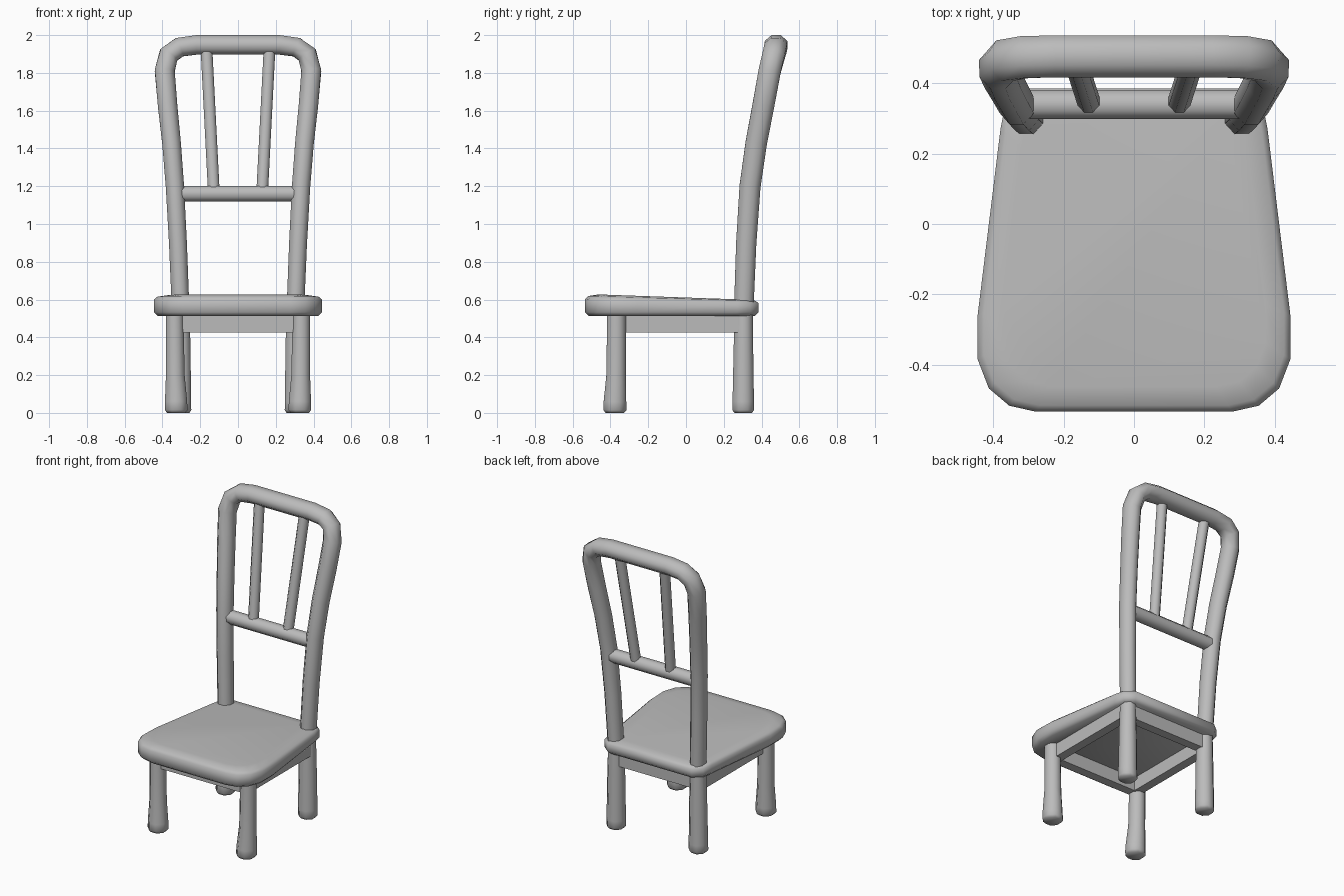
import bpy, bmesh, math
from mathutils import Vector

if "Cube" in bpy.data.objects:
    bpy.data.objects.remove(bpy.data.objects["Cube"])

grey = bpy.data.materials.new("mid_grey")
grey.diffuse_color = (0.5, 0.5, 0.5, 1)
grey.use_nodes = True
grey.node_tree.nodes["Principled BSDF"].inputs["Base Color"].default_value = grey.diffuse_color


def finish(name, bm, angle=55):
    bmesh.ops.recalc_face_normals(bm, faces=bm.faces)
    me = bpy.data.meshes.new(name)
    bm.to_mesh(me)
    bm.free()
    me.materials.append(grey)
    ob = bpy.data.objects.new(name, me)
    bpy.context.collection.objects.link(ob)
    bpy.ops.object.select_all(action='DESELECT')
    ob.select_set(True)
    bpy.context.view_layer.objects.active = ob
    bpy.ops.object.shade_smooth_by_angle(angle=math.radians(angle))
    return ob


def loft(bm, rings):
    vs = [[bm.verts.new(p) for p in r] for r in rings]
    for a, b in zip(vs, vs[1:]):
        for i in range(len(a)):
            j = (i + 1) % len(a)
            bm.faces.new((a[i], a[j], b[j], b[i]))
    bm.faces.new(vs[0])
    bm.faces.new(vs[-1])


# octagonal rod along a path; stations are (x, y, z, half width, half depth)
def rod(name, stations, sides=8):
    pts = [Vector(s[:3]) for s in stations]
    rings = []
    k = 1.03 / math.cos(math.pi / sides)
    for i, (p, s) in enumerate(zip(pts, stations)):
        d0 = (p - pts[max(i - 1, 0)]).normalized()
        d1 = (pts[min(i + 1, len(pts) - 1)] - p).normalized()
        t = (d0 + d1).normalized()
        b = Vector((0, 1, 0))
        b = (b - t * b.dot(t)).normalized()
        n = t.cross(b)
        ring = []
        for j in range(sides):
            a = 2 * math.pi * (j + 0.5) / sides
            ring.append(p + n * math.cos(a) * s[3] * k + b * math.sin(a) * s[4] * k)
        rings.append(ring)
    bm = bmesh.new()
    loft(bm, rings)
    return finish(name, bm)


def box(name, center, size):
    bm = bmesh.new()
    bmesh.ops.create_cube(bm, size=1)
    for v in bm.verts:
        v.co = Vector(center) + Vector([v.co[i] * size[i] for i in range(3)])
    return finish(name, bm)


# seat: rounded tapered outline, bevelled rims, top sloping to the back
half = [(0.28, -0.534), (0.355, -0.517), (0.413, -0.468), (0.445, -0.385),
        (0.445, -0.26), (0.38, 0.27), (0.366, 0.34), (0.31, 0.385)]
outline = half + [(-x, y) for x, y in reversed(half)]


def seat_ring(inset, z, slope):
    fx, fy = 1 - inset / 0.445, 1 - inset / 0.457
    return [(x * fx, (y + 0.073) * fy - 0.073, z - slope * (y + 0.53)) for x, y in outline]


bm = bmesh.new()
loft(bm, [seat_ring(0.02, 0.513, 0), seat_ring(0, 0.533, 0),
          seat_ring(0, 0.603, 0.025), seat_ring(0.018, 0.619, 0.028),
          seat_ring(0.07, 0.627, 0.03)])
finish("seat", bm)

# bent back hoop: right half path, then mirrored
right = [(0.303, 0.305, 0.53, 0.045, 0.05), (0.318, 0.319, 0.9, 0.046, 0.052),
         (0.334, 0.339, 1.2, 0.047, 0.054), (0.352, 0.372, 1.43, 0.048, 0.055),
         (0.373, 0.41, 1.63, 0.05, 0.056), (0.388, 0.443, 1.81, 0.051, 0.057),
         (0.367, 0.465, 1.895, 0.051, 0.057), (0.31, 0.475, 1.936, 0.05, 0.058),
         (0.22, 0.477, 1.948, 0.05, 0.058)]
rod("back_hoop", right + [(-s[0],) + s[1:] for s in reversed(right)])

# back rail and spindles
rod("back_rail", [(-0.305, 0.34, 1.16, 0.04, 0.04), (0.305, 0.34, 1.16, 0.04, 0.04)])
for side, sx in (("left", -1), ("right", 1)):
    rod("spindle_" + side, [(sx * 0.128, 0.345, 1.17, 0.03, 0.03),
                            (sx * 0.167, 0.466, 1.93, 0.03, 0.03)])
    # legs with a slightly flared foot
    rod("front_leg_" + side, [(sx * 0.327, -0.377, 0, 0.047, 0.047),
                              (sx * 0.327, -0.377, 0.015, 0.058, 0.059),
                              (sx * 0.328, -0.376, 0.06, 0.057, 0.058),
                              (sx * 0.332, -0.37, 0.2, 0.048, 0.05),
                              (sx * 0.335, -0.368, 0.53, 0.045, 0.048)])
    rod("back_leg_" + side, [(sx * 0.304, 0.303, 0, 0.045, 0.045),
                             (sx * 0.304, 0.303, 0.015, 0.055, 0.056),
                             (sx * 0.304, 0.303, 0.06, 0.054, 0.055),
                             (sx * 0.303, 0.304, 0.35, 0.05, 0.05),
                             (sx * 0.303, 0.305, 0.53, 0.045, 0.047)])
    box("side_apron_" + side, (sx * 0.315, -0.033, 0.472), (0.06, 0.62, 0.095))

# front and back aprons
box("front_apron", (0, -0.365, 0.472), (0.62, 0.06, 0.095))
box("back_apron", (0, 0.303, 0.472), (0.57, 0.06, 0.095))
